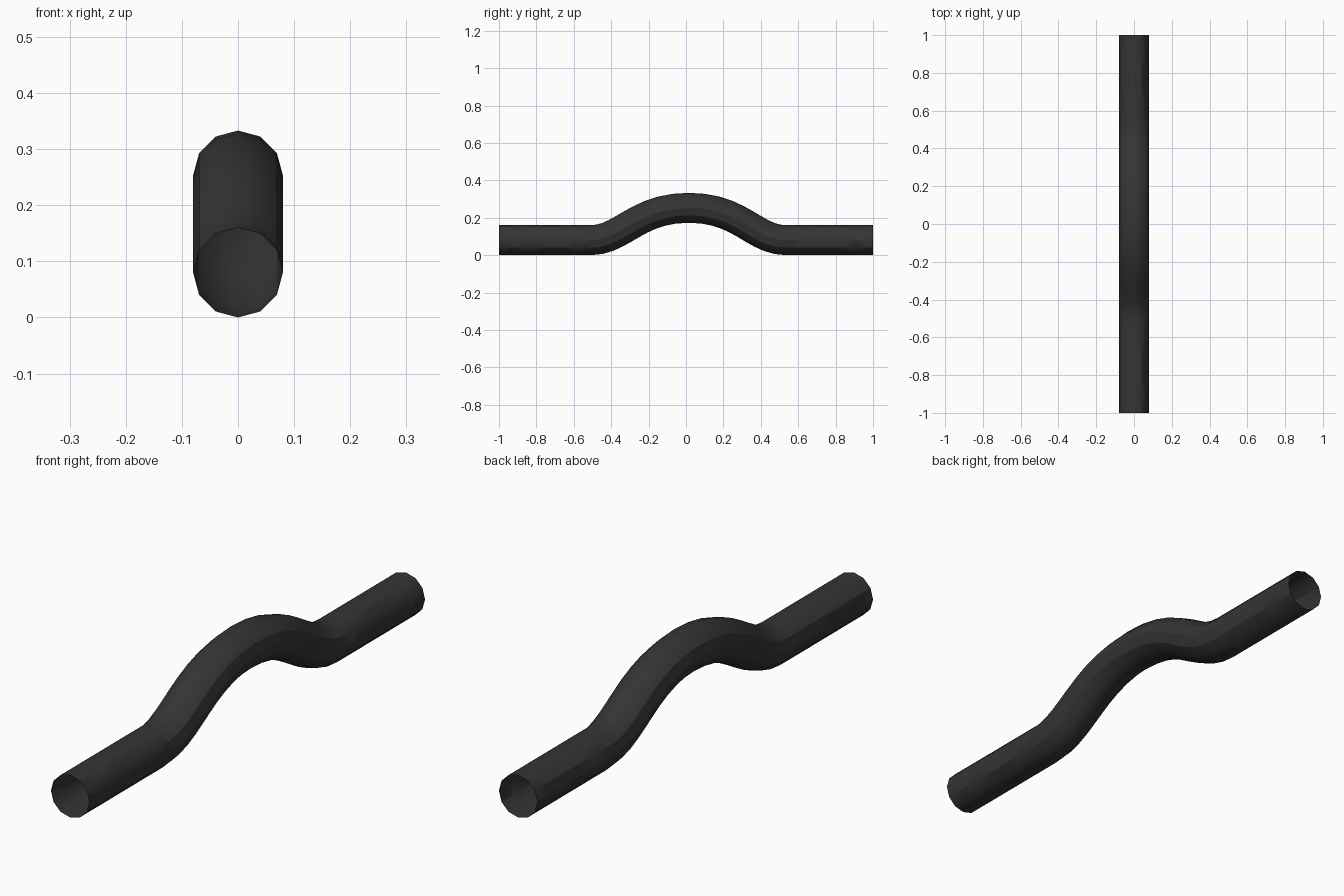
import bpy

if "Cube" in bpy.data.objects:
    bpy.data.objects.remove(bpy.data.objects["Cube"])

R = 0.08  # pipe radius

# Path stations along y: (y, z, handle back, handle forward)
stations = [
    (-1.0, R, 0.1, 0.1),
    (-0.51, R, 0.1, 0.17),
    (0.015, 0.253, 0.28, 0.28),
    (0.535, R, 0.17, 0.1),
    (1.0, R, 0.1, 0.1),
]

# Bezier centreline with a round 12-sided bevel, open at both ends
curve = bpy.data.curves.new("bent_pipe", 'CURVE')
curve.dimensions = '3D'
curve.bevel_depth = R
curve.bevel_resolution = 4
curve.resolution_u = 10
curve.use_fill_caps = False
spline = curve.splines.new('BEZIER')
spline.bezier_points.add(len(stations) - 1)
for p, (y, z, back, fwd) in zip(spline.bezier_points, stations):
    p.handle_left_type = p.handle_right_type = 'FREE'
    p.co = (0, y, z)
    p.handle_left = (0, y - back, z)
    p.handle_right = (0, y + fwd, z)

pipe = bpy.data.objects.new("bent_pipe", curve)
bpy.context.collection.objects.link(pipe)
bpy.context.view_layer.objects.active = pipe
pipe.select_set(True)
bpy.ops.object.convert(target='MESH')
pipe = bpy.context.object
bpy.ops.object.shade_smooth_by_angle()

# Dark rubber-like finish
mat = bpy.data.materials.new("dark_grey")
mat.diffuse_color = (0.035, 0.035, 0.035, 1)
mat.use_nodes = True
mat.node_tree.nodes["Principled BSDF"].inputs["Base Color"].default_value = mat.diffuse_color
pipe.data.materials.clear()
pipe.data.materials.append(mat)
